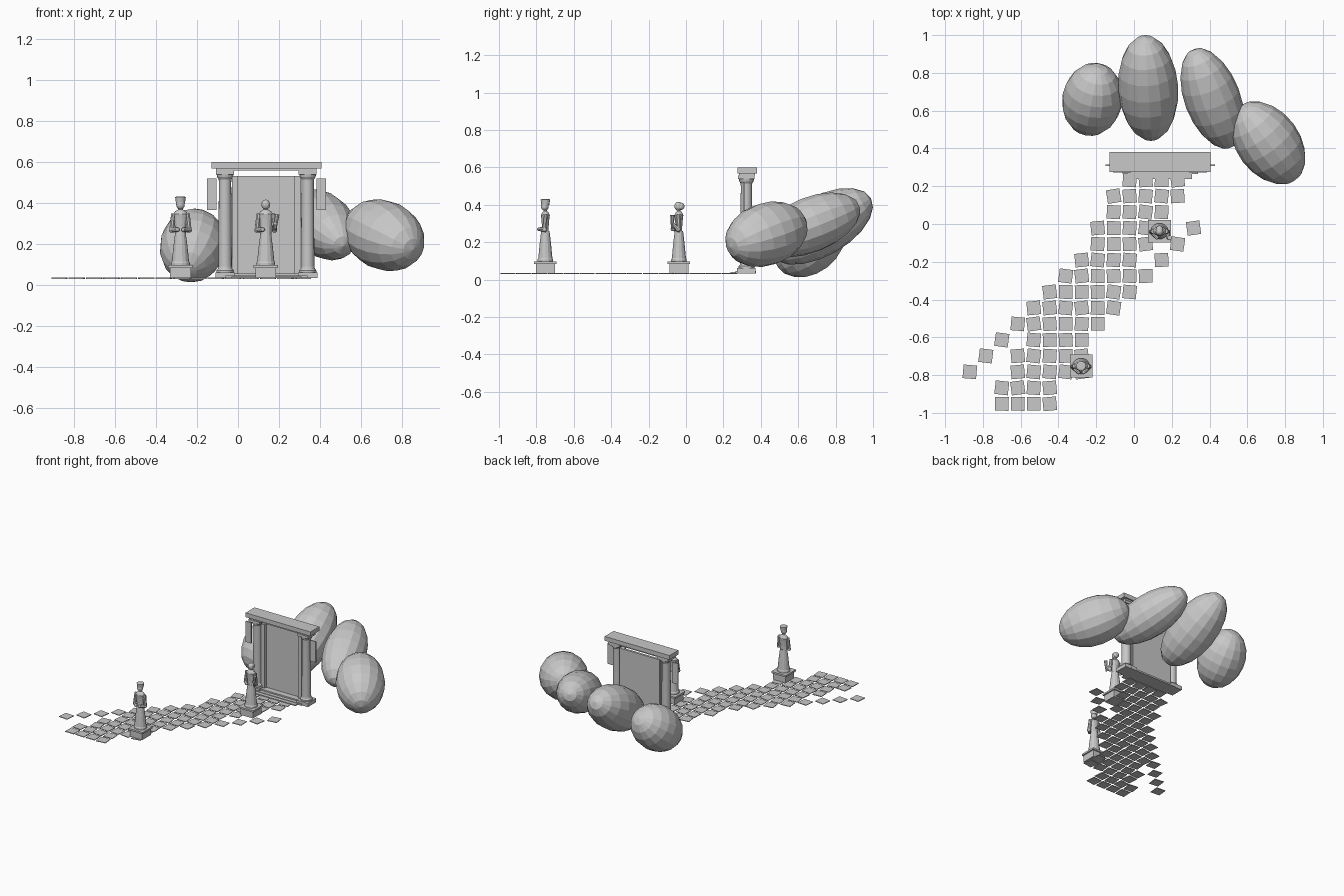
import bpy, bmesh, math, random
from mathutils import Vector, Matrix

if "Cube" in bpy.data.objects:
    bpy.data.objects.remove(bpy.data.objects["Cube"])

random.seed(4)
stone = bpy.data.materials.new("grey stone")
stone.diffuse_color = (0.58, 0.58, 0.58, 1)
stone.use_nodes = True
stone.node_tree.nodes["Principled BSDF"].inputs["Base Color"].default_value = stone.diffuse_color


def finish(name, bm):
    bmesh.ops.recalc_face_normals(bm, faces=bm.faces)
    me = bpy.data.meshes.new(name)
    bm.to_mesh(me)
    bm.free()
    me.materials.append(stone)
    ob = bpy.data.objects.new(name, me)
    bpy.context.collection.objects.link(ob)
    return ob


def add_box(bm, x0, x1, y0, y1, z0, z1, turn=0.0):
    m = (Matrix.Translation(((x0 + x1) / 2, (y0 + y1) / 2, (z0 + z1) / 2))
         @ Matrix.Rotation(turn, 4, 'Z')
         @ Matrix.Diagonal((x1 - x0, y1 - y0, z1 - z0, 1)))
    bmesh.ops.create_cube(bm, size=1, matrix=m)


def box(name, *dims):
    bm = bmesh.new()
    add_box(bm, *dims)
    return finish(name, bm)


def add_lathe(bm, cx, cy, profile, n=14, depth=1.0):
    """Stack of rings (radius, z), optionally flattened in y."""
    rings = []
    for r, z in profile:
        rings.append([bm.verts.new((cx + r * math.cos(2 * math.pi * i / n),
                                    cy + depth * r * math.sin(2 * math.pi * i / n), z))
                      for i in range(n)])
    for a, b in zip(rings, rings[1:]):
        for i in range(n):
            bm.faces.new((a[i], a[(i + 1) % n], b[(i + 1) % n], b[i]))
    bm.faces.new(rings[0][::-1])
    bm.faces.new(rings[-1])


def add_limb(bm, p, q, r0, r1):
    p, q = Vector(p), Vector(q)
    d = q - p
    m = Matrix.Translation((p + q) / 2) @ d.to_track_quat('Z', 'Y').to_matrix().to_4x4()
    bmesh.ops.create_cone(bm, cap_ends=True, segments=8, radius1=r0, radius2=r1,
                          depth=d.length, matrix=m)


def add_ball(bm, c, r, sz=1.0):
    m = Matrix.Translation(c) @ Matrix.Diagonal((r, r, r * sz, 1))
    bmesh.ops.create_uvsphere(bm, u_segments=12, v_segments=8, radius=1, matrix=m)


# Boulders: long faceted ellipsoids (centre, long axis, half length, half width)
boulders = [
    ((-0.22, 0.66, 0.193), (0.15, 0.78, 0.60), 0.213, 0.160),
    ((0.075, 0.72, 0.285), (-0.06, 0.87, 0.49), 0.309, 0.159),
    ((0.415, 0.665, 0.293), (-0.33, 0.87, 0.35), 0.294, 0.148),
    ((0.71, 0.43, 0.243), (0.57, -0.77, -0.28), 0.251, 0.168),
]
for k, (c, u, a, b) in enumerate(boulders):
    bm = bmesh.new()
    m = (Matrix.Translation(c) @ Vector(u).to_track_quat('Z', 'Y').to_matrix().to_4x4()
         @ Matrix.Diagonal((b, b, a, 1)))
    bmesh.ops.create_uvsphere(bm, u_segments=16, v_segments=10, radius=1, matrix=m)
    finish(f"boulder_{k + 1}", bm)

# Paving path: column ranges of each row, plus stray slabs at the sides
rows = [(0, 3), (0, 3), (1, 5), (1, 5), (2, 5), (2, 6), (2, 7), (3, 8), (4, 9),
        (5, 8), (6, 9), (6, 10), (7, 10), (7, 11), (8, 11)]
cells = [(i, j) for j, (a, b) in enumerate(rows) for i in range(a, b + 1)]
cells += [(-2, 2), (-1, 3), (0, 4), (1, 5), (10, 9), (11, 10), (12, 11)]
bm = bmesh.new()
for i, j in sorted(set(cells)):
    x, y = -0.70 + 0.0846 * i, -0.952 + 0.0846 * j
    add_box(bm, x - 0.036, x + 0.036, y - 0.036, y + 0.036, 0.031, 0.036,
            math.radians(random.uniform(-9, 9)))
finish("paving_slabs", bm)

# Gateway: floor plate, steps, door, frame and lintel
GX = 0.138
box("gate_floor", GX - 0.20, GX + 0.20, 0.265, 0.375, 0.034, 0.046)
box("gate_step", GX - 0.17, GX + 0.17, 0.238, 0.30, 0.034, 0.042)
box("door_sill", GX - 0.165, GX + 0.165, 0.29, 0.36, 0.046, 0.056)
box("door_panel", GX - 0.165, GX + 0.165, 0.335, 0.352, 0.046, 0.53)
box("lintel", GX - 0.268, GX + 0.268, 0.275, 0.38, 0.568, 0.60)
box("lintel_underside", GX - 0.245, GX + 0.245, 0.283, 0.37, 0.557, 0.568)
for s, side in ((-1, "left"), (1, "right")):
    cx = GX + s * 0.201
    box(f"door_jamb_{side}", *sorted((GX + s * 0.138, GX + s * 0.168)), 0.315, 0.345, 0.046, 0.53)
    box(f"side_banner_{side}", *sorted((GX + s * 0.243, GX + s * 0.290)), 0.306, 0.314, 0.365, 0.52)
    box(f"column_plinth_{side}", cx - 0.047, cx + 0.047, 0.273, 0.372, 0.034, 0.062)
    box(f"column_abacus_{side}", cx - 0.044, cx + 0.044, 0.279, 0.367, 0.538, 0.558)
    bm = bmesh.new()
    add_lathe(bm, cx, 0.323, [(0.042, 0.06), (0.042, 0.072), (0.035, 0.08), (0.033, 0.09),
                              (0.030, 0.50), (0.031, 0.515), (0.038, 0.525), (0.041, 0.54)], 16)
    col = finish(f"column_{side}", bm)
    for p in col.data.polygons:
        p.use_smooth = abs(p.normal.z) < 0.1


# Robed statues on plinths
def statue(tag, x, y, hat):
    bm = bmesh.new()
    add_box(bm, x - 0.051, x + 0.051, y - 0.051, y + 0.051, 0.034, 0.084)
    add_box(bm, x - 0.060, x + 0.060, y - 0.060, y + 0.060, 0.084, 0.097)
    finish(f"statue_plinth_{tag}", bm)
    bm = bmesh.new()
    add_lathe(bm, x, y, [(0.046, 0.097), (0.046, 0.108), (0.042, 0.115), (0.034, 0.19),
                         (0.027, 0.245), (0.025, 0.26)], depth=0.92)
    add_lathe(bm, x, y, [(0.027, 0.25), (0.027, 0.285), (0.032, 0.325), (0.036, 0.345),
                         (0.025, 0.36), (0.012, 0.367), (0.011, 0.385)], depth=0.68)
    finish(f"robe_{tag}", bm)
    bm = bmesh.new()
    for s in (-1, 1):
        elbow = (x + s * 0.043, y - 0.004, 0.268)
        hand = (x + s * 0.014, y - 0.034, 0.27)
        if s == 1 and not hat:
            hand = (x + 0.046, y - 0.036, 0.30)
        add_limb(bm, (x + s * 0.034, y, 0.348), elbow, 0.012, 0.012)
        add_limb(bm, elbow, hand, 0.013, 0.010)
        add_ball(bm, elbow, 0.013)
        add_ball(bm, hand, 0.010)
    finish(f"arms_{tag}", bm)
    bm = bmesh.new()
    add_ball(bm, (x, y - 0.003, 0.392), 0.021, 1.15)
    if hat:
        add_lathe(bm, x, y, [(0.022, 0.398), (0.023, 0.408), (0.026, 0.428), (0.020, 0.431)])
    else:
        add_ball(bm, (x, y + 0.010, 0.392), 0.020)
    finish(f"head_{tag}", bm)
    if not hat:  # raised bundle in one hand
        bm = bmesh.new()
        add_limb(bm, (x + 0.046, y - 0.036, 0.27), (x + 0.054, y - 0.034, 0.345), 0.006, 0.013)
        finish(f"hand_bundle_{tag}", bm)


statue("near", -0.28, -0.752, True)
statue("far", 0.135, -0.038, False)
